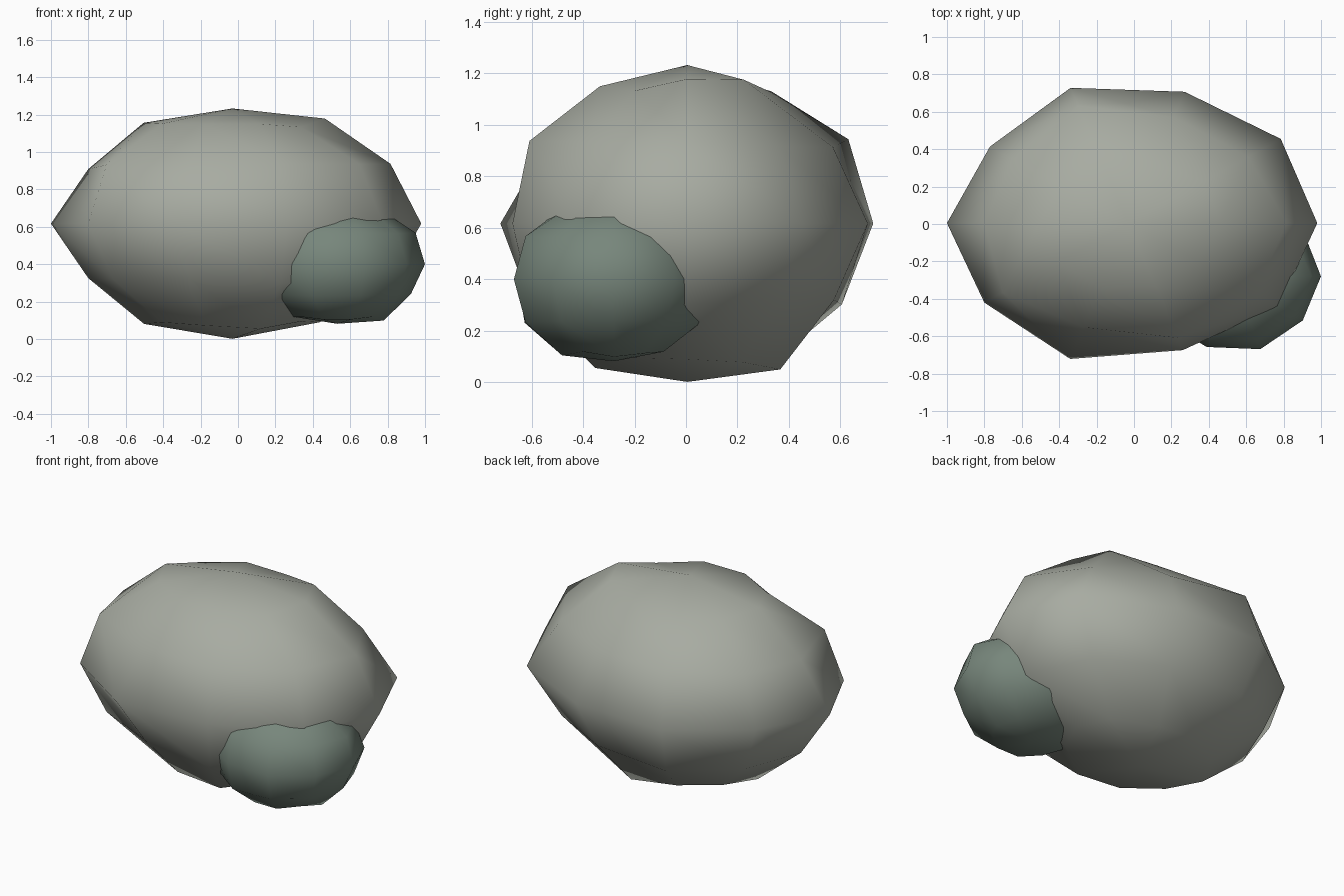
import bpy, bmesh
from math import sin, cos, pi

if "Cube" in bpy.data.objects:
    bpy.data.objects.remove(bpy.data.objects["Cube"])

SEGMENTS, RINGS = 10, 6


def lumpy_boulder(name, centre, radii, poles, lumps, colour):
    """Sphere of 10 segments and 6 rings; lumps scale each ring vertex radially."""
    bm = bmesh.new()

    def point(theta, phi, f):
        d = (sin(theta) * cos(phi), sin(theta) * sin(phi), cos(theta))
        return bm.verts.new([c + r * f * k for c, r, k in zip(centre, radii, d)])

    top = point(0, 0, poles[0])
    rings = [[point(pi * (i + 1) / RINGS, 2 * pi * j / SEGMENTS, f)
              for j, f in enumerate(row)] for i, row in enumerate(lumps)]
    bottom = point(pi, 0, poles[1])

    for j in range(SEGMENTS):
        k = (j + 1) % SEGMENTS
        bm.faces.new((top, rings[0][j], rings[0][k]))
        for a, b in zip(rings, rings[1:]):
            bm.faces.new((a[j], b[j], b[k], a[k]))
        bm.faces.new((bottom, rings[-1][k], rings[-1][j]))
    for face in bm.faces:
        face.smooth = True
    bmesh.ops.recalc_face_normals(bm, faces=bm.faces)

    mesh = bpy.data.meshes.new(name)
    bm.to_mesh(mesh)
    bm.free()
    obj = bpy.data.objects.new(name, mesh)
    bpy.context.collection.objects.link(obj)
    mat = bpy.data.materials.new(name + "_colour")
    mat.diffuse_color = (*colour, 1)
    mat.use_nodes = True
    mat.node_tree.nodes["Principled BSDF"].inputs["Base Color"].default_value = mat.diffuse_color
    mesh.materials.append(mat)
    return obj


# Main boulder
lumpy_boulder(
    "large_rock", (-0.03, 0.005, 0.617), (1.0, 0.76, 0.655), (0.94, 0.94),
    [[0.99, 0.985, 0.90, 0.905, 0.89, 0.95, 0.94, 0.94, 0.94, 0.91],
     [0.976, 0.915, 0.905, 1.00, 0.88, 0.89, 0.96, 0.89, 0.98, 0.97],
     [1.01, 1.007, 0.971, 1.00, 0.915, 0.97, 0.952, 1.005, 0.94, 0.995],
     [0.96, 0.915, 0.91, 0.96, 0.90, 0.89, 0.91, 0.88, 0.97, 0.96],
     [0.93, 0.95, 1.00, 0.94, 0.92, 0.945, 0.93, 0.96, 0.99, 0.92]],
    (0.39, 0.41, 0.36))

# Smaller stone set into the front right of the boulder
lumpy_boulder(
    "small_rock", (0.53, -0.28, 0.40), (0.465, 0.405, 0.325), (0.98, 0.98),
    [[1.02, 1.0, 1.0, 1.0, 1.0, 1.0, 1.0, 1.0, 0.97, 1.0],
     [1.04, 1.0, 1.0, 1.0, 1.0, 1.0, 1.0, 1.02, 1.03, 1.0],
     [1.01, 1.0, 1.0, 1.0, 1.0, 1.0, 1.0, 0.98, 1.01, 0.99],
     [0.98, 1.0, 1.02, 1.0, 1.0, 1.0, 1.0, 1.04, 1.03, 1.0],
     [1.07, 1.02, 1.0, 1.0, 1.0, 1.0, 1.0, 1.05, 1.05, 1.0]],
    (0.185, 0.24, 0.20))
